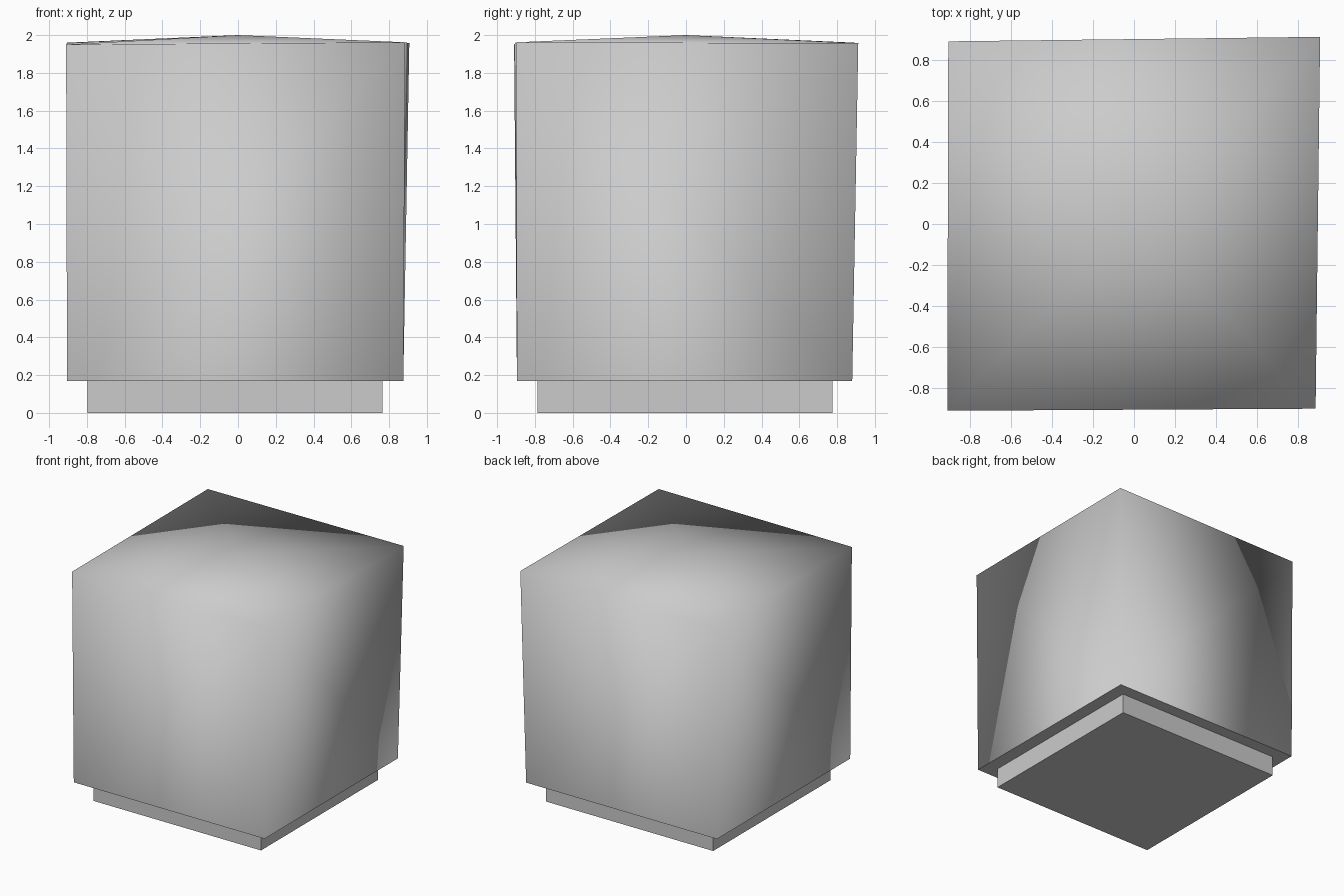
import bpy
import bmesh

if "Cube" in bpy.data.objects:
    bpy.data.objects.remove(bpy.data.objects["Cube"])


def make_object(name, bm):
    bmesh.ops.recalc_face_normals(bm, faces=bm.faces)
    mesh = bpy.data.meshes.new(name)
    bm.to_mesh(mesh)
    bm.free()
    obj = bpy.data.objects.new(name, mesh)
    bpy.context.collection.objects.link(obj)
    return obj


# Slightly irregular block body: corners run front-left, front-right, back-right, back-left
BOTTOM = [(-0.905, -0.895, 0.17), (0.875, -0.895, 0.17),
          (0.875, 0.88, 0.17), (-0.905, 0.88, 0.17)]
TOP = [(-0.91, -0.91, 1.95), (0.885, -0.90, 1.962),
       (0.907, 0.912, 1.957), (-0.905, 0.89, 1.96)]

bm = bmesh.new()
low = [bm.verts.new(c) for c in BOTTOM]
high = [bm.verts.new(c) for c in TOP]
peak = bm.verts.new((0, 0, 2.0))

for i in range(4):
    j = (i + 1) % 4
    # Walls, split along alternating diagonals
    if i % 2 == 0:
        tris = [(low[i], low[j], high[j]), (low[i], high[j], high[i])]
    else:
        tris = [(low[i], low[j], high[i]), (low[j], high[j], high[i])]
    # Shallow peaked lid
    tris.append((high[i], high[j], peak))
    for tri in tris:
        bm.faces.new(tri).smooth = True

# Flat underside with a crisp rim
underside = bm.faces.new(low[::-1])
underside.smooth = False
for edge in underside.edges:
    edge.smooth = False
make_object("block_body", bm)

# Recessed square plinth
bm = bmesh.new()
bmesh.ops.create_cube(bm, size=1)
bmesh.ops.scale(bm, vec=(1.56, 1.56, 0.17), verts=bm.verts)
bmesh.ops.translate(bm, vec=(-0.016, -0.005, 0.085), verts=bm.verts)
make_object("plinth", bm)
